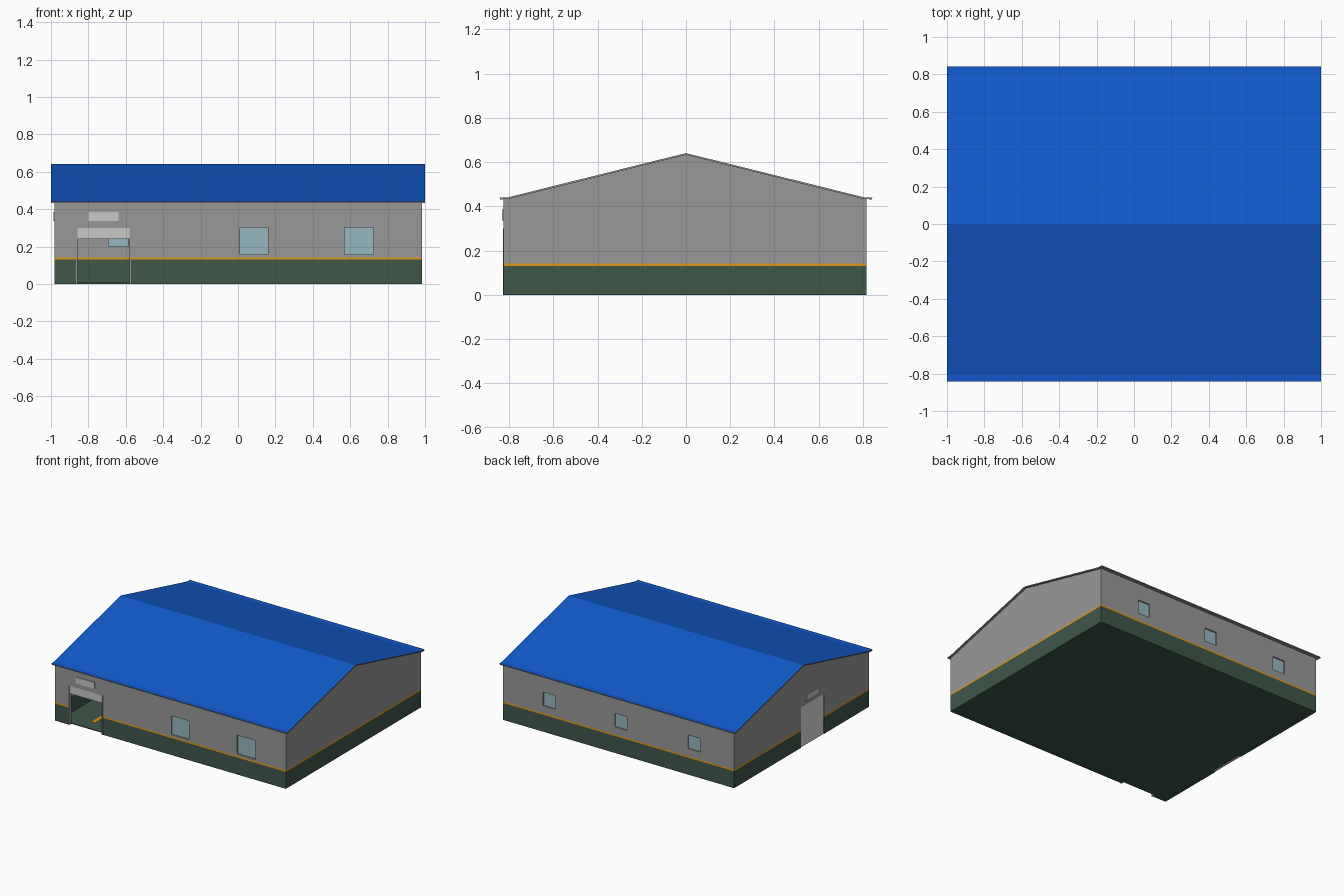
import bpy
import bmesh
from mathutils import Vector

if "Cube" in bpy.data.objects:
    bpy.data.objects.remove(bpy.data.objects["Cube"])


def material(name, r, g, b):
    """Flat material from sRGB values in 0..255."""
    col = [((c / 255 + 0.055) / 1.055) ** 2.4 for c in (r, g, b)] + [1]
    m = bpy.data.materials.new(name)
    m.use_nodes = True
    m.diffuse_color = col
    m.node_tree.nodes["Principled BSDF"].inputs["Base Color"].default_value = col
    return m


GREY = material("wall grey", 153, 153, 153)
GREEN = material("base green", 62, 87, 73)
ORANGE = material("stripe orange", 228, 152, 20)
BLUE = material("roof blue", 17, 90, 204)
LIGHT = material("panel light grey", 200, 200, 200)
PALE = material("door pale grey", 222, 222, 222)
GLASS = material("window glass", 150, 185, 192)

LEFT, RIGHT, FRONT, BACK = -0.98, 0.985, -0.825, 0.815
EAVE, PEAK, THICK = 0.433, 0.633, 0.025
BASE_TOP, STRIPE_TOP = 0.13, 0.142


def make_object(name, bm, mats):
    me = bpy.data.meshes.new(name)
    bm.to_mesh(me)
    bm.free()
    ob = bpy.data.objects.new(name, me)
    for m in mats:
        me.materials.append(m)
    bpy.context.collection.objects.link(ob)
    return ob


def thicken(ob, amount):
    mod = ob.modifiers.new("thickness", "SOLIDIFY")
    mod.thickness = amount
    mod.offset = -1
    return mod


def box(name, lo, hi, mat):
    bm = bmesh.new()
    bmesh.ops.create_cube(bm, size=1)
    for v in bm.verts:
        v.co = [a + (b - a) * (c + 0.5) for a, b, c in zip(lo, hi, v.co)]
    return make_object(name, bm, [mat])


class Side:
    """A wall plane: u runs to the right seen from outside, depth runs inward."""

    def __init__(self, name, along, normal, dist, u0, u1):
        self.name, self.u0, self.u1 = name, u0, u1
        self.along, self.normal, self.dist = Vector(along), Vector(normal), dist

    def point(self, u, z, depth=0):
        return self.along * u + self.normal * (self.dist - depth) + Vector((0, 0, z))

    def wall(self, openings):
        us = sorted({self.u0, self.u1, *[u for o in openings for u in o[:2]]})
        zs = sorted({0, BASE_TOP, STRIPE_TOP, EAVE, *[z for o in openings for z in o[2:]]})
        bm = bmesh.new()
        for a, b in zip(us, us[1:]):
            for c, d in zip(zs, zs[1:]):
                u, z = (a + b) / 2, (c + d) / 2
                if any(o[0] < u < o[1] and o[2] < z < o[3] for o in openings):
                    continue
                corners = ((a, c), (b, c), (b, d), (a, d))
                f = bm.faces.new([bm.verts.new(self.point(*p)) for p in corners])
                f.material_index = 0 if z < BASE_TOP else 1 if z < STRIPE_TOP else 2
        bmesh.ops.remove_doubles(bm, verts=bm.verts, dist=0.0005)
        thicken(make_object(self.name + " wall", bm, [GREEN, ORANGE, GREY]), THICK)

    def gable(self):
        bm = bmesh.new()
        corners = ((self.u0, EAVE), (self.u1, EAVE), (0, PEAK))
        bm.faces.new([bm.verts.new(self.point(*p)) for p in corners])
        thicken(make_object(self.name + " gable", bm, [GREY]), THICK)

    def plate(self, name, rect, depth0, depth1, mat):
        a = self.point(rect[0], rect[2], depth0)
        b = self.point(rect[1], rect[3], depth1)
        lo = [min(p) for p in zip(a, b)]
        hi = [max(p) for p in zip(a, b)]
        return box(self.name + " " + name, lo, hi, mat)


front = Side("front", (1, 0, 0), (0, -1, 0), -FRONT, LEFT, RIGHT)
back = Side("back", (-1, 0, 0), (0, 1, 0), BACK, -RIGHT, -LEFT)
left_side = Side("left", (0, 1, 0), (1, 0, 0), RIGHT, FRONT, BACK)
right_side = Side("right", (0, -1, 0), (-1, 0, 0), -LEFT, -BACK, -FRONT)

# Openings: u start, u end, z bottom, z top
front_door = (-0.865, -0.572, 0, 0.30)
side_door = (0.0, 0.28, 0, 0.31)
front_windows = [(0.01, 0.16, 0.157, 0.302), (0.57, 0.725, 0.157, 0.302)]
back_windows = [(u, u + 0.105, 0.2, 0.305) for u in (-0.645, -0.035, 0.587)]

# Walls and gables
front.wall([front_door] + front_windows)
back.wall(back_windows)
left_side.wall([])
right_side.wall([side_door])
left_side.gable()
right_side.gable()

# Window glass, set back in the openings
for side, windows in ((front, front_windows), (back, back_windows)):
    for i, w in enumerate(windows):
        side.plate(f"window {i + 1}", w, 0.01, 0.016, GLASS)

# Raised front door with slim posts, and closed side door
a, b, z0, z1 = front_door
front.plate("raised door", (a, b, 0.24, z1), 0.002, 0.02, LIGHT)
for i, u in enumerate((a, b - 0.008)):
    front.plate(f"door post {i + 1}", (u, u + 0.008, z0, z1), -0.003, THICK, GREY)
right_side.plate("closed door", side_door, 0.004, 0.02, PALE)

# Blank sign boards above both doors
front.plate("sign board", (-0.80, -0.64, 0.337, 0.385), -0.007, 0.002, LIGHT)
right_side.plate("sign board", (0.06, 0.22, 0.337, 0.385), -0.007, 0.002, LIGHT)

# Floor and its painted guide line
box("floor", (LEFT + 0.02, FRONT + 0.02, 0.001), (RIGHT - 0.02, BACK - 0.02, 0.007), GREEN)
box("floor guide line", (-0.75, -0.71, 0.007), (-0.72, -0.45, 0.009), ORANGE)

# Roof sheet: two slopes with flat eave lips, blue on top and grey below
profile = [(-0.842, 0.44), (-0.805, 0.441), (0, 0.641), (0.805, 0.441), (0.842, 0.44)]
bm = bmesh.new()
rows = [[bm.verts.new((x, y, z)) for x in (-1, 1)] for y, z in profile]
for p, q in zip(rows, rows[1:]):
    bm.faces.new((p[0], p[1], q[1], q[0]))
roof = make_object("roof", bm, [BLUE, GREY])
mod = thicken(roof, 0.008)
mod.material_offset = 1
mod.material_offset_rim = 1
